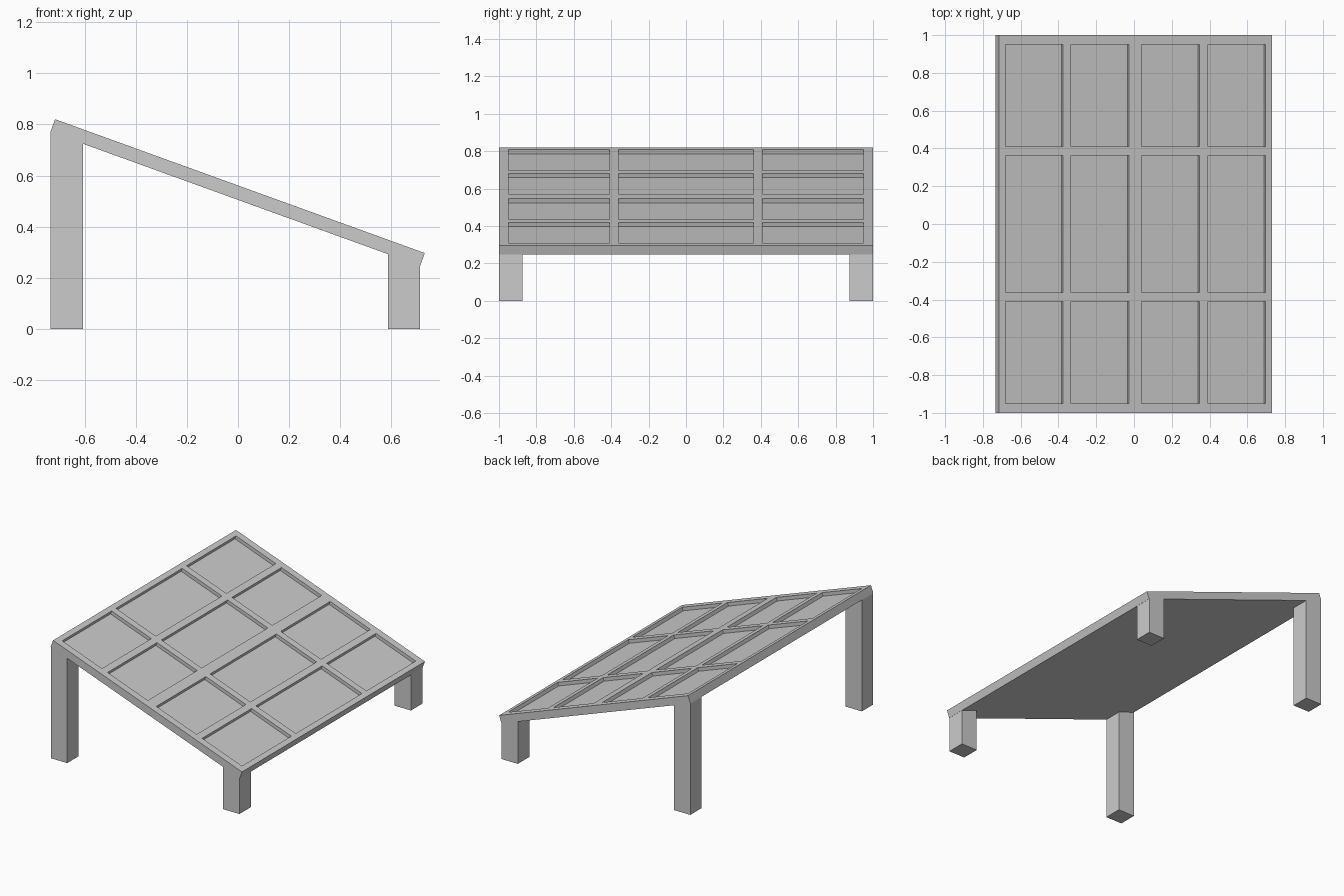
import bpy, bmesh, math
from mathutils import Matrix

cube = bpy.data.objects.get("Cube")
if cube:
    bpy.data.objects.remove(cube, do_unlink=True)

TILT = math.radians(19.9)
THICK = 0.053      # slab thickness
DEPTH = 0.024      # recess depth
TOP_X, TOP_Z = 0.0075, 0.5585   # centre of the slab's upper surface

grey = bpy.data.materials.new("plain grey")
grey.use_nodes = True
grey.diffuse_color = (0.6, 0.6, 0.6, 1)
grey.node_tree.nodes["Principled BSDF"].inputs["Base Color"].default_value = (0.6, 0.6, 0.6, 1)


def add_object(name, bm):
    bmesh.ops.recalc_face_normals(bm, faces=bm.faces[:])
    mesh = bpy.data.meshes.new(name)
    bm.to_mesh(mesh)
    bm.free()
    mesh.materials.append(grey)
    obj = bpy.data.objects.new(name, mesh)
    bpy.context.collection.objects.link(obj)
    return obj


def mirrored(cuts):
    return [-c for c in cuts] + cuts[::-1]


def underside(x):
    """Height of the slab's lower surface at x."""
    return TOP_Z - THICK / math.cos(TILT) - (x - TOP_X) * math.tan(TILT)


# Sloping slab: a grid of frame bars and panels, with the panels sunk
us = mirrored([0.769, 0.7315, 0.408, 0.362, 0.035])
vs = mirrored([1.0, 0.95, 0.41, 0.362])
bm = bmesh.new()
grid = [[bm.verts.new((u, v, 0)) for v in vs] for u in us]
panels = []
for i in range(len(us) - 1):
    for j in range(len(vs) - 1):
        face = bm.faces.new((grid[i][j], grid[i + 1][j], grid[i + 1][j + 1], grid[i][j + 1]))
        if i % 2 and j % 2:
            panels.append(face)

# Outer sides and one flat underside
rim = [e for e in bm.edges if e.is_boundary]
side = bmesh.ops.extrude_edge_only(bm, edges=rim)["geom"]
lower = [g for g in side if isinstance(g, bmesh.types.BMVert)]
bmesh.ops.translate(bm, verts=lower, vec=(0, 0, -THICK))
bmesh.ops.contextual_create(bm, geom=[g for g in side if isinstance(g, bmesh.types.BMEdge)])

# Sunken panels
for face in bmesh.ops.extrude_discrete_faces(bm, faces=panels)["faces"]:
    bmesh.ops.translate(bm, verts=face.verts[:], vec=(0, 0, -DEPTH))
bm.transform(Matrix.Translation((TOP_X, 0, TOP_Z)) @ Matrix.Rotation(TILT, 4, 'Y'))
add_object("sloping_panel_top", bm)


# Square legs with tops cut to the slope
def leg(name, x0, x1, y0, y1):
    bm = bmesh.new()
    base = [bm.verts.new((x, y, 0)) for x, y in ((x0, y0), (x1, y0), (x1, y1), (x0, y1))]
    top = [bm.verts.new((v.co.x, v.co.y, underside(v.co.x))) for v in base]
    bm.faces.new(base[::-1])
    bm.faces.new(top)
    for k in range(4):
        n = (k + 1) % 4
        bm.faces.new((base[k], base[n], top[n], top[k]))
    add_object(name, bm)


for height, x0, x1 in (("tall", -0.733, -0.607), ("short", 0.587, 0.711)):
    leg(height + "_front_leg", x0, x1, -1.0, -0.875)
    leg(height + "_back_leg", x0, x1, 0.875, 1.0)
